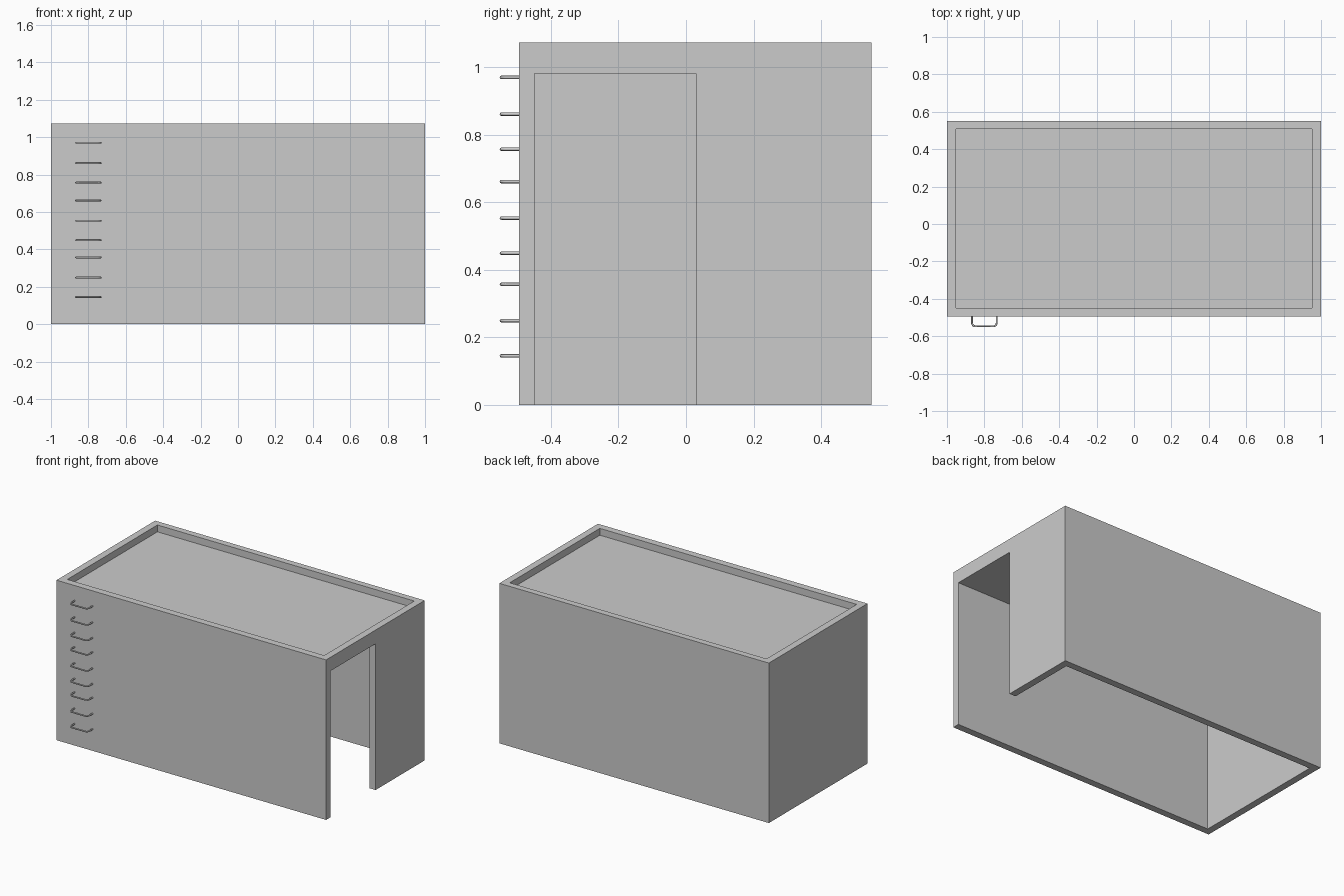
import bpy, bmesh, math
from mathutils import Vector

if "Cube" in bpy.data.objects:
    bpy.data.objects.remove(bpy.data.objects["Cube"])

X, Y0, Y1, H = 1.0, -0.495, 0.55, 1.073   # outer shell
T = 0.047                                 # wall thickness
CEIL, ROOF = 0.981, 1.027                 # underside and top of roof slab


def prism(name, pts, z0, z1):
    """Extrude a plan outline from z0 to z1."""
    bm = bmesh.new()
    face = bm.faces.new([bm.verts.new((x, y, z0)) for x, y in pts])
    ext = bmesh.ops.extrude_face_region(bm, geom=[face])
    top = [v for v in ext["geom"] if isinstance(v, bmesh.types.BMVert)]
    bmesh.ops.translate(bm, verts=top, vec=(0, 0, z1 - z0))
    bmesh.ops.recalc_face_normals(bm, faces=bm.faces)
    me = bpy.data.meshes.new(name)
    bm.to_mesh(me)
    bm.free()
    ob = bpy.data.objects.new(name, me)
    bpy.context.collection.objects.link(ob)
    return ob


def rect(x0, x1, y0, y1):
    return [(x0, y0), (x1, y0), (x1, y1), (x0, y1)]


# Container shell
shell = prism("container_shell", rect(-X, X, Y0, Y1), 0, H)

# Room and right-hand doorway share one outline; the roof recess leaves a parapet
ix, iy0, iy1, door_y = X - T, Y0 + T, Y1 - T, 0.03
room = prism("room_cutter", [(-ix, iy0), (X + .1, iy0), (X + .1, door_y),
                             (ix, door_y), (ix, iy1), (-ix, iy1)], -0.1, CEIL)
recess = prism("roof_cutter", rect(-ix, ix, iy0, Y1 - 0.043), ROOF, H + 0.1)

bpy.context.view_layer.objects.active = shell
for cutter in (room, recess):
    mod = shell.modifiers.new(cutter.name, "BOOLEAN")
    mod.operation, mod.solver, mod.object = "DIFFERENCE", "EXACT", cutter
    bpy.ops.object.modifier_apply(modifier=mod.name)
    bpy.data.objects.remove(cutter)

# Ladder rung: U-shaped rod with rounded corners
R, XC, HALF, YF, BEND = 0.005, -0.8, 0.066, -0.547, 0.018
path = [(HALF, Y0 + 0.005)]
for i in range(5):
    a = math.radians(90 * i / 4)
    path.append((HALF - BEND + BEND * math.cos(a), YF + BEND - BEND * math.sin(a)))
path += [(-x, y) for x, y in reversed(path)]

curve = bpy.data.curves.new("rung_path", "CURVE")
curve.dimensions = "3D"
curve.bevel_depth, curve.bevel_resolution, curve.use_fill_caps = R, 2, True
spline = curve.splines.new("POLY")
spline.points.add(len(path) - 1)
for p, (x, y) in zip(spline.points, path):
    p.co = (x, y, 0, 1)

first = bpy.data.objects.new("ladder_rung", curve)
bpy.context.collection.objects.link(first)
bpy.ops.object.select_all(action="DESELECT")
first.select_set(True)
bpy.context.view_layer.objects.active = first
bpy.ops.object.convert(target="MESH")
first = bpy.context.view_layer.objects.active
bpy.ops.object.shade_smooth_by_angle(angle=math.radians(50))

# Ladder up the front wall
for i, z in enumerate((.145, .249, .357, .449, .553, .661, .757, .861, .97)):
    rung = first if i == 0 else first.copy()
    if i:
        bpy.context.collection.objects.link(rung)
    rung.name = f"ladder_rung_{i + 1}"
    rung.location = Vector((XC, 0, z))
